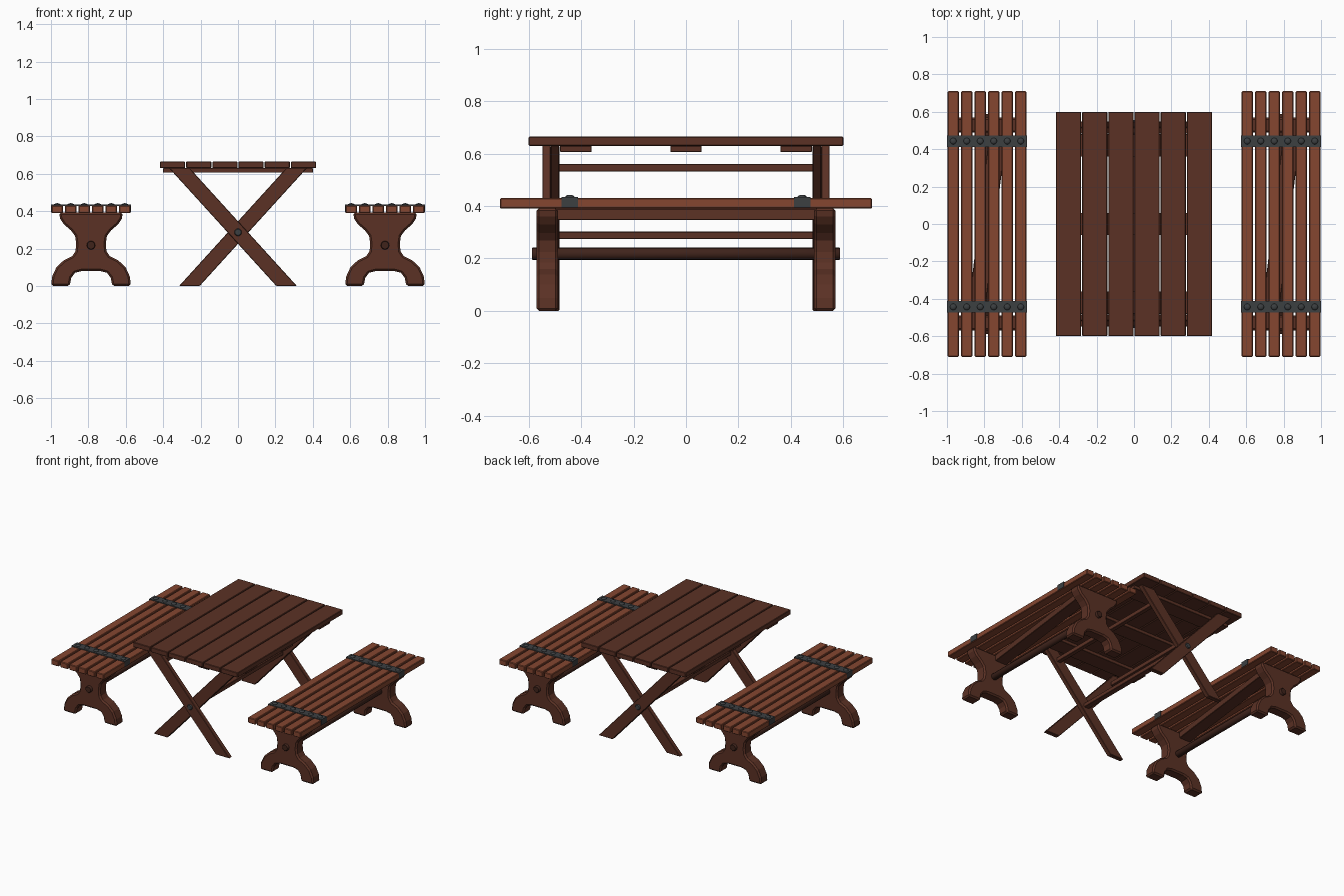
import bpy, bmesh
from math import pi, atan
from mathutils import Matrix

if "Cube" in bpy.data.objects:
    bpy.data.objects.remove(bpy.data.objects["Cube"])


def mat(name, rgb):
    m = bpy.data.materials.new(name)
    m.diffuse_color = (*rgb, 1)
    m.use_nodes = True
    m.node_tree.nodes["Principled BSDF"].inputs["Base Color"].default_value = m.diffuse_color
    return m


DARK = mat("dark_wood", (0.105, 0.031, 0.018))
LIGHT = mat("bench_wood", (0.235, 0.062, 0.03))
PEG = mat("peg_wood", (0.05, 0.017, 0.011))
METAL = mat("metal", (0.045, 0.05, 0.053))


def finish(name, bm, material, bevel=0.0, segments=1):
    bmesh.ops.recalc_face_normals(bm, faces=bm.faces)
    me = bpy.data.meshes.new(name)
    bm.to_mesh(me)
    bm.free()
    me.materials.append(material)
    ob = bpy.data.objects.new(name, me)
    bpy.context.collection.objects.link(ob)
    if bevel:
        b = ob.modifiers.new("bevel", 'BEVEL')
        b.width, b.segments = bevel, segments
        b.limit_method, b.angle_limit = 'ANGLE', 0.7
    return ob


def box(name, x, y, z, material, bevel=0.0):
    """Box from (min, max) pairs on each axis."""
    bm = bmesh.new()
    bmesh.ops.create_cube(bm, size=1)
    bmesh.ops.scale(bm, vec=[b - a for a, b in (x, y, z)], verts=bm.verts)
    bmesh.ops.translate(bm, vec=[(a + b) / 2 for a, b in (x, y, z)], verts=bm.verts)
    return finish(name, bm, material, bevel)


def slab(name, profile, y, material, bevel=0.0):
    """Profile in x/z, extruded along y."""
    bm = bmesh.new()
    face = bm.faces.new([bm.verts.new((px, y[0], pz)) for px, pz in profile])
    ext = bmesh.ops.extrude_face_region(bm, geom=[face])
    verts = [g for g in ext["geom"] if isinstance(g, bmesh.types.BMVert)]
    bmesh.ops.translate(bm, vec=(0, y[1] - y[0], 0), verts=verts)
    return finish(name, bm, material, bevel)


def rod(name, x, z, r, y, material, bevel=0.0):
    """Round bar along y."""
    bm = bmesh.new()
    m = Matrix.Translation((x, (y[0] + y[1]) / 2, z)) @ Matrix.Rotation(pi / 2, 4, 'X')
    bmesh.ops.create_cone(bm, cap_ends=True, segments=16, radius1=r, radius2=r,
                          depth=y[1] - y[0], matrix=m)
    ob = finish(name, bm, material, bevel)
    for p in ob.data.polygons:
        p.use_smooth = len(p.vertices) == 4
    return ob


def span(s, a, b):
    return tuple(sorted((s * a, s * b)))


# table top planks
for i in range(6):
    c = (i - 2.5) * 0.14
    box("table_plank", (c - 0.067, c + 0.067), (-0.6, 0.6), (0.63, 0.665), DARK, 0.003)

# battens under the top
for y in ((-0.48, -0.36), (-0.06, 0.06), (0.36, 0.48)):
    box("table_batten", (-0.4, 0.4), y, (0.606, 0.63), DARK, 0.002)

# crossed legs, outer and inner at each end
for s in (-1, 1):
    for lean, y in ((-1, (0.516, 0.548)), (1, (0.483, 0.516))):
        prof = [(lean * x, z) for x, z in
                ((-0.315, 0), (-0.205, 0), (0.368, 0.63), (0.258, 0.63))]
        slab("table_leg", prof, span(s, *y), DARK, 0.003)
    rod("table_bolt", 0, 0.287, 0.02, span(s, 0.54, 0.555), METAL, 0.004)

# table stretchers
box("table_center_rail", (-0.02, 0.02), (-0.485, 0.485), (0.274, 0.302), DARK, 0.002)
for s in (-1, 1):
    box("table_side_rail", span(s, 0.222, 0.252), (-0.5, 0.5), (0.531, 0.561), DARK, 0.002)

# right half of the bench leg outline, from arch top round to the seat
HALF = [(0.05, 0.08), (0.085, 0.071), (0.105, 0.045), (0.114, 0), (0.213, 0),
        (0.208, 0.05), (0.185, 0.1), (0.145, 0.138), (0.1, 0.16), (0.083, 0.185),
        (0.079, 0.225), (0.085, 0.268), (0.108, 0.298), (0.145, 0.33),
        (0.165, 0.36), (0.17, 0.392)]


def bench(cx):
    # slats
    for i in range(6):
        c = cx + (i - 2.5) * 0.0722
        box("bench_slat", (c - 0.03, c + 0.03), (-0.71, 0.71), (0.39, 0.43), LIGHT, 0.004)
        # domed bolt heads
        for s in (-1, 1):
            bm = bmesh.new()
            m = Matrix.Translation((c, s * 0.443, 0.434)) @ Matrix.Diagonal((1, 1, 0.5, 1))
            bmesh.ops.create_uvsphere(bm, u_segments=12, v_segments=6, radius=0.018, matrix=m)
            for f in bm.faces:
                f.smooth = True
            finish("strap_bolt", bm, METAL)

    # metal straps folded over the outer slats
    for s in (-1, 1):
        strap = [(-0.213, 0.394), (-0.213, 0.435), (0.213, 0.435), (0.213, 0.394),
                 (0.208, 0.394), (0.208, 0.427), (-0.208, 0.427), (-0.208, 0.394)]
        slab("bench_strap", [(cx + x, z) for x, z in strap], span(s, 0.412, 0.474), METAL)

    # legs
    prof = [(cx + x, z) for x, z in HALF] + [(cx - x, z) for x, z in reversed(HALF)]
    for s in (-1, 1):
        slab("bench_leg", prof, span(s, 0.488, 0.57), DARK, 0.01)

    # peg stretcher through the legs
    rod("bench_peg", cx, 0.218, 0.023, (-0.588, 0.588), PEG, 0.003)

    # skewed rail under the seat
    rail = box("bench_rail", (-0.045, 0.045), (-0.51, 0.51), (0.346, 0.39), DARK, 0.003)
    rail.location.x = cx
    rail.rotation_euler.z = -atan(0.12)


for side in (-1, 1):
    bench(side * 0.786)
